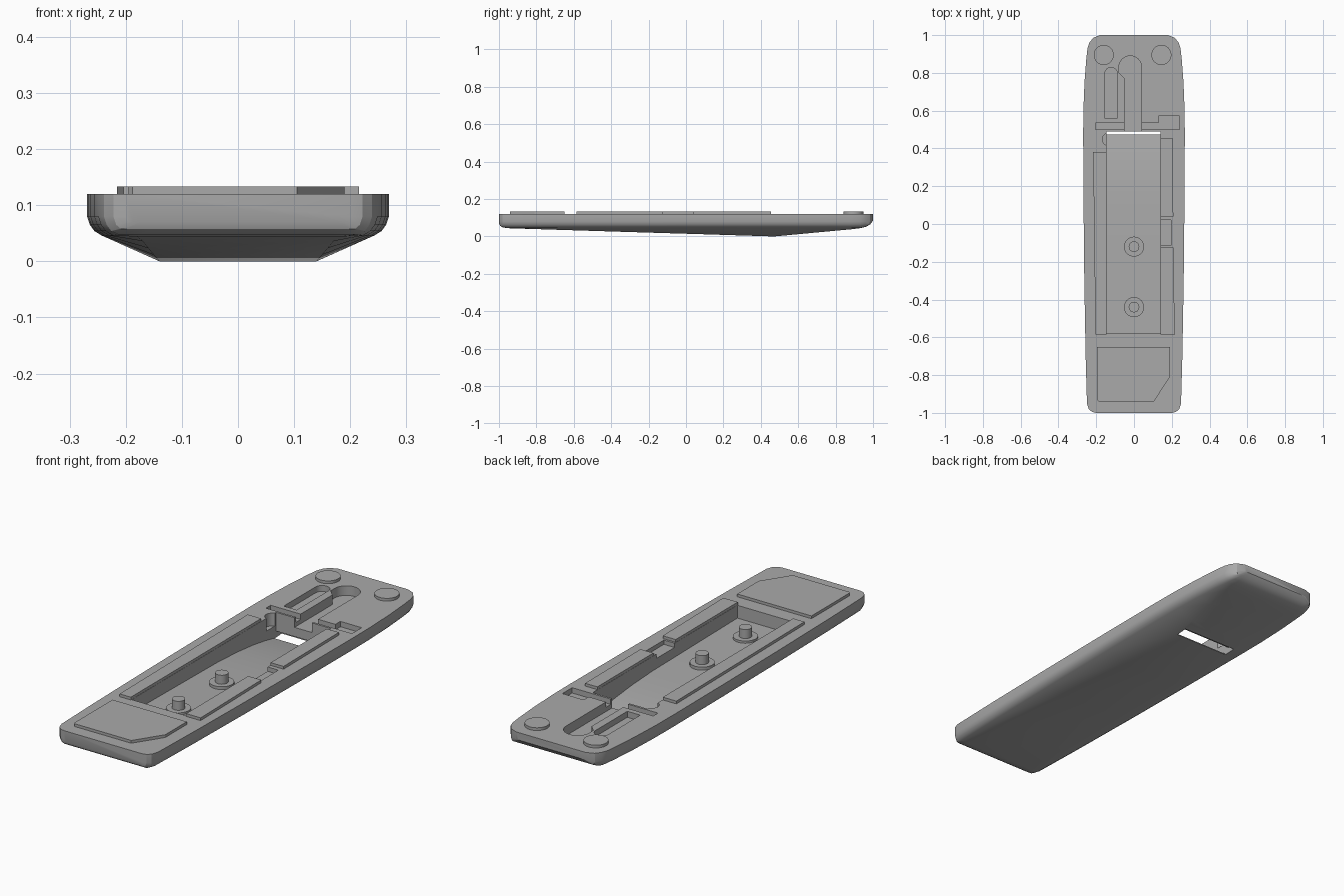
import bpy, bmesh, math
from mathutils import Vector

cube = bpy.data.objects.get("Cube")
if cube:
    bpy.data.objects.remove(cube)

grey = bpy.data.materials.new("mid_grey")
grey.use_nodes = True
COLOR = (0.40, 0.40, 0.40, 1)
grey.diffuse_color = COLOR
grey.node_tree.nodes["Principled BSDF"].inputs["Base Color"].default_value = COLOR

TOP, RAISED = 0.12, 0.133


def finish(name, bm):
    bmesh.ops.recalc_face_normals(bm, faces=bm.faces)
    mesh = bpy.data.meshes.new(name)
    bm.to_mesh(mesh)
    bm.free()
    mesh.materials.append(grey)
    ob = bpy.data.objects.new(name, mesh)
    bpy.context.collection.objects.link(ob)
    return ob


def prism(name, points, direction):
    """Extrude a closed outline of 3D points along a direction."""
    bm = bmesh.new()
    face = bm.faces.new([bm.verts.new(p) for p in points])
    new = bmesh.ops.extrude_face_region(bm, geom=[face])["geom"]
    verts = [v for v in new if isinstance(v, bmesh.types.BMVert)]
    bmesh.ops.translate(bm, verts=verts, vec=Vector(direction))
    return finish(name, bm)


def plate(name, outline, z0, z1):
    return prism(name, [(x, y, z0) for x, y in outline], (0, 0, z1 - z0))


def rect(x0, x1, y0, y1):
    return [(x0, y0), (x1, y0), (x1, y1), (x0, y1)]


def arc(cx, cy, r, start=0, end=360, n=32):
    steps = n if end - start == 360 else n + 1
    return [(cx + r * math.cos(math.radians(start + (end - start) * i / n)),
             cy + r * math.sin(math.radians(start + (end - start) * i / n)))
            for i in range(steps)]


def select(ob):
    bpy.ops.object.select_all(action='DESELECT')
    ob.select_set(True)
    bpy.context.view_layer.objects.active = ob


def smooth(ob):
    select(ob)
    bpy.ops.object.shade_smooth_by_angle(angle=math.radians(28))


def cut(body, cutter):
    cutter.hide_render = True
    mod = body.modifiers.new("cut", 'BOOLEAN')
    mod.operation, mod.solver, mod.object = 'DIFFERENCE', 'EXACT', cutter
    select(body)
    bpy.ops.object.modifier_apply(modifier=mod.name)
    bpy.data.objects.remove(cutter)


# Shell stations: y, half width, keel height, keel half width
stations = [(-1, .2, .07, .15), (-.995, .222, .058, .16), (-.98, .239, .048, .17),
            (-.95, .249, .044, .18), (-.7, .256, .036, .17), (-.3, .263, .0235, .16),
            (.1, .267, .0115, .15), (.47, .269, 0, .14), (.6, .268, .012, .155),
            (.75, .262, .026, .175), (.88, .252, .038, .19), (.93, .246, .044, .19),
            (.96, .236, .051, .185), (.985, .217, .064, .175), (1, .18, .085, .15)]
bm = bmesh.new()
rings = []
for y, w, keel, flat in stations:
    half = [(w, TOP), (w, .08), (w - .005, .065), (w - .013, .054), (w - .026, .046), (flat, keel)]
    half = [(x, max(z, keel)) for x, z in half]
    ring = half + [(-x, z) for x, z in reversed(half)]
    rings.append([bm.verts.new((x, y, z)) for x, z in ring])
for a, b in zip(rings, rings[1:]):
    for i in range(len(a)):
        j = (i + 1) % len(a)
        bm.faces.new((a[i], a[j], b[j], b[i]))
bm.faces.new(rings[0])
bm.faces.new(rings[-1])
bmesh.ops.remove_doubles(bm, verts=bm.verts, dist=0.0005)
body = finish("shell", bm)

# Long pocket, its floor curving down to an opening in the underside
floor = [(-.58, .06), (.05, .052), (.2, .044), (.32, .032), (.41, .018), (.474, .005)]
side = floor + [(.477, -.03), (.53, -.03), (.53, .022), (.49, .032), (.49, .2), (-.58, .2)]
cut(body, prism("pocket_cutter", [(-.145, y, z) for y, z in side], (.285, 0, 0)))

# Rounded slots, cross grooves and notches in the top face
long_slot = [(.04, .47)] + arc(-.02, .83, .06, 0, 180, 16) + [(-.08, .8), (-.05, .77), (-.05, .47)]
cut(body, plate("long_slot_cutter", long_slot, .075, .2))
short_slot = [(-.155, .56), (-.088, .56)] + arc(-.1215, .795, .0335, 0, 180, 12)
cut(body, plate("short_slot_cutter", short_slot, .092, .2))
cut(body, plate("right_groove_cutter", rect(-.205, -.04, .5, .535), .095, .2))
left_groove = [(.03, .5), (.24, .5), (.24, .572), (.13, .572), (.13, .535), (.03, .535)]
cut(body, plate("left_groove_cutter", left_groove, .095, .2))
cut(body, plate("side_notch_cutter", rect(.13, .195, -.115, .02), .1, .2))
cut(body, plate("round_notch_cutter", arc(-.135, .448, .033), .06, .2))
smooth(body)

# Raised pads on the top face
pads = {
    "front_pad": [(-.195, -.65), (.19, -.65), (.19, -.81), (.105, -.94), (-.188, -.94), (-.195, -.93)],
    "right_strip": [(-.204, -.585), (-.146, -.585), (-.146, .38), (-.216, .38)],
    "left_front_strip": [(.141, -.585), (.216, -.585), (.208, -.125), (.141, -.125)],
    "left_back_strip": [(.141, .04), (.208, .04), (.204, .455), (.141, .455)],
}
for name, outline in pads.items():
    plate(name, outline, TOP - .004, RAISED)
for name, x in (("right_foot", -.16), ("left_foot", .145)):
    smooth(plate(name, arc(x, .895, .053), TOP - .004, RAISED))

# Posts with wide collars on the pocket floor
for name, y in (("back", -.12), ("front", -.44)):
    smooth(plate(name + "_collar", arc(0, y, .053), .045, .068))
    smooth(plate(name + "_post", arc(0, y, .028), .045, .11))
